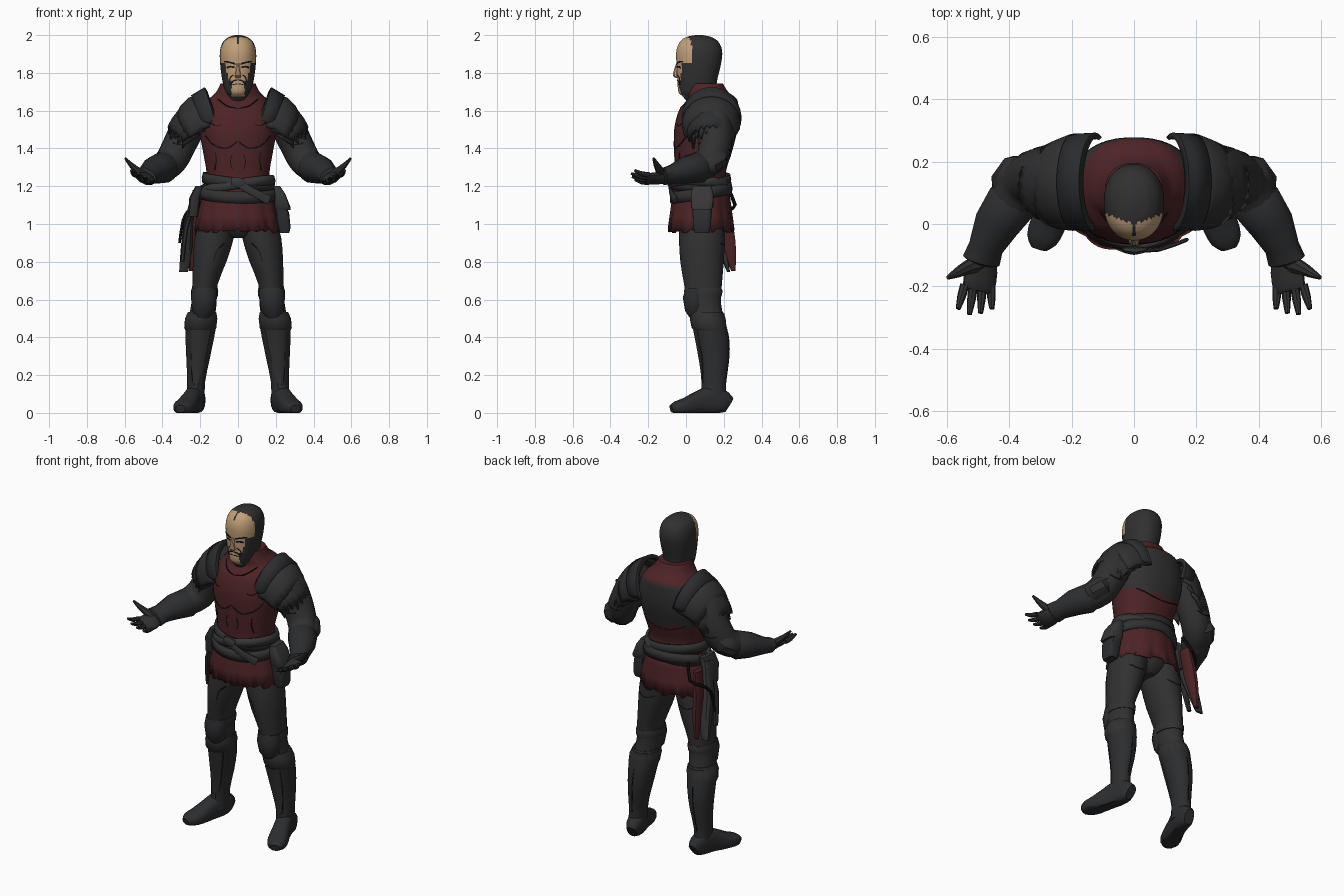
import bpy, math, random
from mathutils import Vector as V
from mathutils.bvhtree import BVHTree
import bmesh
random.seed(4)

def material(name, c):
    m = bpy.data.materials.new(name)
    m.diffuse_color = (*c, 1)
    return m
CHAR = material("charcoal leather", (.030, .030, .031))
ARMOR = material("dark armour", (.025, .026, .028))
CLOTH = material("grey cloth", (.038, .038, .039))
RED = material("dark red", (.075, .017, .019))
SKIN = material("tan skin", (.54, .35, .19))
INK = material("black", (.006, .006, .006))
trees = {}

def surf(name, rows, mat, loop=True, cap=True, solid=0, mirror=False, rule=None, mats=()):
    """Skin a list of equal-length vertex rows into one object."""
    bm = bmesh.new()
    g = [[bm.verts.new(p) for p in r] for r in rows]
    n = len(g[0])
    for a, b in zip(g, g[1:]):
        for i in range(n if loop else n - 1):
            j = (i + 1) % n
            bm.faces.new((a[i], a[j], b[j], b[i]))
    if cap and loop:
        bm.faces.new(g[0][::-1])
        bm.faces.new(g[-1])
    bmesh.ops.recalc_face_normals(bm, faces=bm.faces)
    if rule:
        for f in bm.faces:
            f.material_index = rule(f.calc_center_median())
    trees[name] = BVHTree.FromBMesh(bm)
    me = bpy.data.meshes.new(name)
    bm.to_mesh(me)
    bm.free()
    me.shade_smooth()
    me.set_sharp_from_angle(angle=math.radians(35))
    for m in (mat, *mats):
        me.materials.append(m)
    o = bpy.data.objects.new(name, me)
    bpy.context.collection.objects.link(o)
    if solid:
        s = o.modifiers.new("thickness", 'SOLIDIFY')
        s.thickness, s.offset = solid, 0
    if mirror:
        o.modifiers.new("mirror", 'MIRROR').use_mirror_merge = False
    return o

def dense(p, k):
    """Catmull-Rom refinement of section tuples."""
    out = []
    for i in range(len(p) - 1):
        q = [p[max(i - 1, 0)], p[i], p[i + 1], p[min(i + 2, len(p) - 1)]]
        for s in range(k):
            t = s / k
            out.append([.5 * (2*b + (c-a)*t + (2*a-5*b+4*c-d)*t*t + (3*b-a-3*c+d)*t**3)
                        for a, b, c, d in zip(*q)])
    return out + [list(p[-1])]

def tube(name, pts, mat, ref=None, n=16, e=2.0, k=2, floor=False, **kw):
    """Loft (x, y, z, ra, rb) ellipses; level sections unless ref is given."""
    pts = dense(pts, k)
    rows = []
    for i, p in enumerate(pts):
        u, v = V((1, 0, 0)), V((0, 1, 0))
        if ref:
            t = (V(pts[min(i+1, len(pts)-1)][:3]) - V(pts[max(i-1, 0)][:3])).normalized()
            u = V(ref) - t * t.dot(V(ref))
            u.normalize()
            v = t.cross(u)
        row = []
        for j in range(n):
            a = math.tau * (j + .5) / n
            c, s = math.cos(a), math.sin(a)
            q = V(p[:3]) + u*p[3]*math.copysign(abs(c)**(2/e), c) + v*p[4]*math.copysign(abs(s)**(2/e), s)
            if floor:
                q.z = max(q.z, 0)
            row.append(q)
        rows.append(row)
    return surf(name, rows, mat, **kw)

def ink(name, target, xz, w=.004, side=-1, mirror=True):
    """Thin tapered dark crease projected on the front or back of a part."""
    pts = []
    for i, (x, z) in enumerate(dense(xz, 4)):
        hit = trees[target].ray_cast(V((x, side, z)), V((0, -side, 0)))[0]
        if hit:
            pts.append((*hit, w, .003))
    for q in (0, -1):
        pts[q] = (*pts[q][:3], .001, .001)
    horiz = abs(xz[0][0] - xz[-1][0]) > abs(xz[0][1] - xz[-1][1])
    tube(name, pts, INK, ref=(0, 0, 1) if horiz else (1, 0, 0), n=4, k=1, mirror=mirror)

# ---- torso: red tunic with a dark back panel
def back_panel(c):
    edge = 1.39 + .015 * math.sin(c.x * 50) + .15 * max(0, abs(c.x) - .1)
    return int(c.y > .15 and edge < c.z < 1.645)
tube("tunic", [(0, .08, 1.10, .172, .135), (0, .08, 1.2, .168, .137), (0, .078, 1.28, .168, .135),
     (0, .09, 1.38, .185, .153), (0, .105, 1.5, .205, .168), (0, .12, 1.6, .195, .158),
     (0, .138, 1.66, .155, .132), (0, .115, 1.70, .115, .108), (0, .105, 1.745, .092, .09)],
     RED, n=40, k=5, e=2.3, rule=back_panel, mats=(CHAR,))
ink("chest_crease", "tunic", [(.0, 1.44), (.06, 1.40), (.13, 1.42), (.175, 1.47)], .006)
ink("collar_crease", "tunic", [(0, 1.61), (.06, 1.625), (.11, 1.665)], .004)
ink("waist_crease", "tunic", [(.12, 1.38), (.115, 1.33), (.125, 1.28)], .004)
ink("rib_crease", "tunic", [(.15, 1.54), (.12, 1.52), (.09, 1.525)], .003)
ink("belly_crease", "tunic", [(.03, 1.37), (.04, 1.33), (.03, 1.29)], .003)
ink("back_crease", "tunic", [(.0, 1.36), (.07, 1.37), (.15, 1.40)], .005, 1)

# ---- head: hair and beard around a tan face
def face_rule(c):
    ax = abs(c.x)
    if c.z > 1.85:
        return int(c.y < .35 * ax and (ax > .004 or c.z < 1.955))
    if c.z > 1.765:
        return int(ax < .066 - (1.85 - c.z) * .15 and c.y < .03)
    return int(ax < .034 and c.z > 1.675 and c.y < .02)
tube("head", [(0, .10, 1.62, .07, .075), (0, .075, 1.67, .058, .088), (0, .06, 1.70, .068, .1),
     (0, .06, 1.76, .083, .105), (0, .067, 1.84, .094, .117), (0, .07, 1.91, .096, .122),
     (0, .07, 1.96, .082, .105), (0, .068, 1.988, .052, .07), (0, .068, 2.0, .015, .02)],
     CHAR, n=56, k=6, e=2.2, rule=face_rule, mats=(SKIN,))
tube("nose", [(0, -.047, 1.85, .009, .006), (0, -.054, 1.81, .012, .012), (0, -.056, 1.785, .018, .015),
     (0, -.044, 1.772, .012, .006)], SKIN, n=8)
ink("brow", "head", [(.012, 1.845), (.04, 1.855), (.075, 1.86)], .006)
ink("eye", "head", [(.018, 1.828), (.038, 1.833), (.06, 1.828)], .007)
ink("cheek_line", "head", [(.022, 1.79), (.04, 1.775), (.045, 1.75)], .003)
ink("moustache", "head", [(0, 1.763), (.025, 1.757), (.045, 1.735)], .005)
ink("lip_line", "head", [(.03, 1.738), (.012, 1.741), (.001, 1.741)], .003)

# ---- skirt with pleats and a ragged hem
rows = []
for i, (z, rx, ry, f) in enumerate([(1.2, .17, .14, 0), (1.12, .19, .15, .02), (1.04, .208, .16, .04), (.965, .222, .168, .05)]):
    row = []
    for j in range(72):
        a = math.tau * j / 72
        r = 1 + f * (abs(math.cos(6 * a)) - .6)
        row.append((rx*r*math.cos(a), .08 + ry*r*math.sin(a), z + (random.uniform(-.014, .014) if i == 3 else 0)))
    rows.append(row)
surf("tunic_skirt", rows, RED, cap=False, solid=.01)
ink("skirt_slit", "tunic_skirt", [(.055, 1.14), (.06, 1.07), (.068, .99)], .005)
ink("skirt_fold", "tunic_skirt", [(.12, 1.1), (.13, 1.05), (.14, .99)], .004)
ink("skirt_back_slit", "tunic_skirt", [(.07, 1.12), (.08, 1.06), (.09, 1.0)], .005, 1)

# ---- belts, tilted around the waist
def band(name, z, h, rx, ry, tilt, slope, mat):
    rows = []
    for s, g in ((-1, 1.02), (0, 1.04), (1, 1)):
        rows.append([(rx*g*math.cos(a), .08 + ry*g*math.sin(a),
                      z + s*h/2 + tilt*math.cos(a) + slope*math.sin(a))
                     for a in [math.tau*j/36 for j in range(36)]])
    surf(name, rows, mat, cap=False, solid=.014)
band("belt", 1.225, .055, .178, .147, -.02, .01, CHAR)
band("cross_belt", 1.2, .05, .184, .15, .03, -.012, CLOTH)
band("hip_wrap", 1.165, .06, .192, .153, -.005, .025, CHAR)
tube("belt_knot", [(-.035, -.08, 1.225, .022, .012), (0, -.084, 1.22, .03, .016), (.035, -.08, 1.21, .02, .012)],
     CLOTH, ref=(0, 0, 1), n=8)
tube("belt_tail", [(0, -.085, 1.215, .02, .007), (.08, -.082, 1.17, .022, .007), (.165, -.052, 1.125, .026, .007)],
     CLOTH, ref=(0, 0, 1), n=8)

# ---- hip pouch and hanging cloths
tube("pouch", [(.222, .085, 1.10, .03, .05), (.235, .085, 1.06, .036, .052), (.245, .085, .98, .034, .045),
     (.245, .085, .952, .026, .038)], ARMOR, e=5, k=1)
tube("pouch_flap", [(.205, .085, 1.20, .018, .05), (.22, .085, 1.16, .03, .06), (.236, .085, 1.09, .042, .06),
     (.238, .085, 1.075, .04, .05)], CLOTH, e=5, k=1)
tube("side_bag", [(-.205, .09, 1.20, .02, .06), (-.228, .09, 1.14, .03, .06), (-.238, .1, 1.04, .028, .05)],
     CHAR, e=4, k=1)
for name, m, pts in [
    ("hanging_cloth", CLOTH, [(-.225, .12, 1.18, .015, .03), (-.262, .15, 1.0, .026, .04), (-.272, .19, .88, .032, .03), (-.288, .225, .745, .025, .008)]),
    ("hanging_red", RED, [(-.215, .19, 1.14, .014, .04), (-.235, .21, .98, .02, .045), (-.24, .235, .86, .018, .032), (-.248, .25, .75, .012, .012)]),
    ("hanging_strip", CHAR, [(-.23, .09, 1.12, .01, .02), (-.275, .1, .98, .014, .022), (-.295, .13, .80, .012, .012)])]:
    tube(name, pts, m, n=8, e=3)
tube("hanging_cord", [(-.17, .22, 1.19, .01, .01), (-.21, .26, 1.1, .01, .01), (-.26, .22, 1.07, .01, .01),
     (-.29, .17, 1.02, .009, .009), (-.31, .16, .9, .007, .007)], INK, ref=(1, .3, 0), n=6)

# ---- legs, knee guards and boots
tube("hips", [(0, .085, .925, .05, .07), (0, .085, .98, .14, .115), (0, .08, 1.12, .168, .13)], CHAR)
tube("leg", [(.10, .09, 1.06, .09, .12), (.125, .085, .93, .105, .122), (.15, .085, .8, .09, .115),
     (.175, .09, .68, .068, .1), (.18, .095, .58, .068, .09), (.195, .12, .48, .07, .085),
     (.205, .145, .38, .068, .08), (.215, .15, .25, .055, .07)], CHAR, n=18, mirror=True)
tube("boot", [(.190, .118, .525, .078, .085), (.195, .122, .48, .084, .088), (.203, .14, .39, .076, .088),
     (.212, .15, .28, .062, .077), (.222, .147, .16, .048, .064), (.225, .145, .06, .05, .072)],
     ARMOR, n=18, mirror=True)
tube("boot_cuff", [(.19, .11, .535, .076, .086), (.195, .115, .50, .088, .095), (.2, .122, .45, .087, .092),
     (.202, .13, .435, .078, .085)], CHAR, n=14, k=1, mirror=True)
tube("shin_plate", [(.195, .07, .44, .055, .035), (.205, .085, .33, .045, .028), (.217, .1, .2, .03, .022),
     (.222, .1, .12, .02, .02)], CHAR, n=8, mirror=True)
tube("knee_guard", [(.185, .05, .495, .028, .025), (.183, .05, .54, .062, .057), (.18, .045, .61, .071, .064),
     (.178, .055, .66, .069, .06)], ARMOR, n=12, k=1, mirror=True)
tube("knee_strap", [(.178, .092, .615, .072, .098), (.177, .092, .645, .074, .104), (.176, .09, .66, .07, .1)],
     CHAR, n=16, k=1, mirror=True)
tube("foot", [(.213, .228, .04, .028, .042), (.217, .2, .055, .045, .06), (.228, .14, .07, .05, .075),
     (.25, .07, .055, .05, .062), (.276, 0, .035, .058, .045), (.296, -.05, .028, .05, .034),
     (.305, -.078, .022, .026, .02)], ARMOR, ref=(1, .3, 0), e=2.6, floor=True, mirror=True)
ink("thigh_crease", "leg", [(.07, .9), (.11, .86), (.13, .8)], .003)
ink("thigh_back_crease", "leg", [(.08, .9), (.14, .885), (.19, .9)], .004, 1)
ink("boot_seam", "boot", [(.24, .42), (.245, .3), (.24, .15)], .004)
ink("boot_back_seam", "boot", [(.2, .43), (.21, .3), (.222, .15)], .004, 1)

# ---- arms and bracers
tube("arm", [(.20, .14, 1.60, .085, .09), (.25, .15, 1.54, .092, .095), (.305, .155, 1.43, .088, .088),
     (.355, .125, 1.335, .085, .08), (.415, .03, 1.29, .07, .07), (.475, -.08, 1.262, .042, .038)],
     CHAR, ref=(.8, -.1, .5), n=16, k=3, mirror=True)
tube("bracer", [(.378, .095, 1.305, .07, .07), (.392, .07, 1.30, .085, .083), (.44, 0, 1.285, .076, .073),
     (.475, -.075, 1.262, .058, .05), (.49, -.118, 1.252, .064, .044), (.492, -.124, 1.25, .045, .03)],
     ARMOR, ref=(1, 0, .4), n=12, k=1, mirror=True)
tube("elbow_guard", [(.34, .175, 1.38, .04, .05), (.37, .16, 1.345, .066, .068), (.40, .12, 1.31, .062, .066),
     (.415, .08, 1.295, .04, .04)], CHAR, ref=(0, 0, 1), n=10, k=1, mirror=True)
ink("sleeve_crease", "arm", [(.25, 1.44), (.3, 1.42), (.35, 1.43)], .004)
ink("sleeve_back_crease", "arm", [(.27, 1.4), (.32, 1.385), (.37, 1.4)], .004, 1)

# ---- open gloved hands, palms up
tube("palm", [(.482, -.10, 1.248, .04, .028), (.49, -.15, 1.242, .056, .026), (.498, -.205, 1.24, .056, .019),
     (.5, -.215, 1.24, .045, .012)], CHAR, ref=(1, 0, .45), n=12, mirror=True)
for i in range(4):
    o = -.041 + .028 * i
    tip = (.456 + .036 * i, (-.272, -.286, -.29, -.272)[i], 1.236 + .016 * i)
    base = (.5 + o, -.195, 1.24 + o * .45)
    mid = [(a + b) / 2 for a, b in zip(base, tip)]
    tube("finger", [(*base, .015, .015), (mid[0], mid[1], mid[2] - .006, .014, .013), (*tip, .008, .007)],
         CHAR, ref=(1, 0, .4), n=8, mirror=True)
tube("thumb", [(.495, -.125, 1.255, .03, .024), (.535, -.14, 1.285, .023, .02), (.568, -.157, 1.315, .016, .014),
     (.597, -.172, 1.348, .007, .006)], CHAR, ref=(0, 1, 0), n=8, mirror=True)

# ---- layered shoulder plates
def arch(name, secs, mat, lean=.05, jag=0, n=22):
    rows = []
    for i, (x, y, z, ry, rz) in enumerate(secs):
        row = []
        for j in range(n + 1):
            a = math.radians(-12 + 204 * j / n)
            d = jag * (j % 2) * random.uniform(.5, 1.3) if i == len(secs) - 1 else 0
            row.append((x - lean * (1 - math.sin(a)) + d * .3, y - ry * math.cos(a), z + rz * math.sin(a) - d))
        rows.append(row)
    surf(name, rows, mat, loop=False, solid=.014, mirror=True)
arch("shoulder_rim", [(.168, .135, 1.56, .142, .14), (.178, .135, 1.56, .152, .158), (.195, .135, 1.56, .15, .145),
                      (.245, .135, 1.55, .148, .125)], ARMOR)
arch("shoulder_plate", [(.2, .135, 1.545, .146, .135), (.26, .133, 1.53, .148, .132), (.30, .128, 1.50, .137, .12),
                        (.325, .126, 1.475, .125, .1)], CHAR, .06, .012)
arch("shoulder_lower_plate", [(.255, .135, 1.52, .132, .12), (.31, .13, 1.495, .127, .105), (.345, .128, 1.475, .115, .08),
                              (.362, .126, 1.46, .105, .065)], ARMOR, .07, .025)
arch("sleeve_fringe", [(.29, .138, 1.49, .118, .1), (.33, .14, 1.46, .112, .085), (.358, .14, 1.44, .1, .065)],
     CHAR, .07, .035)
